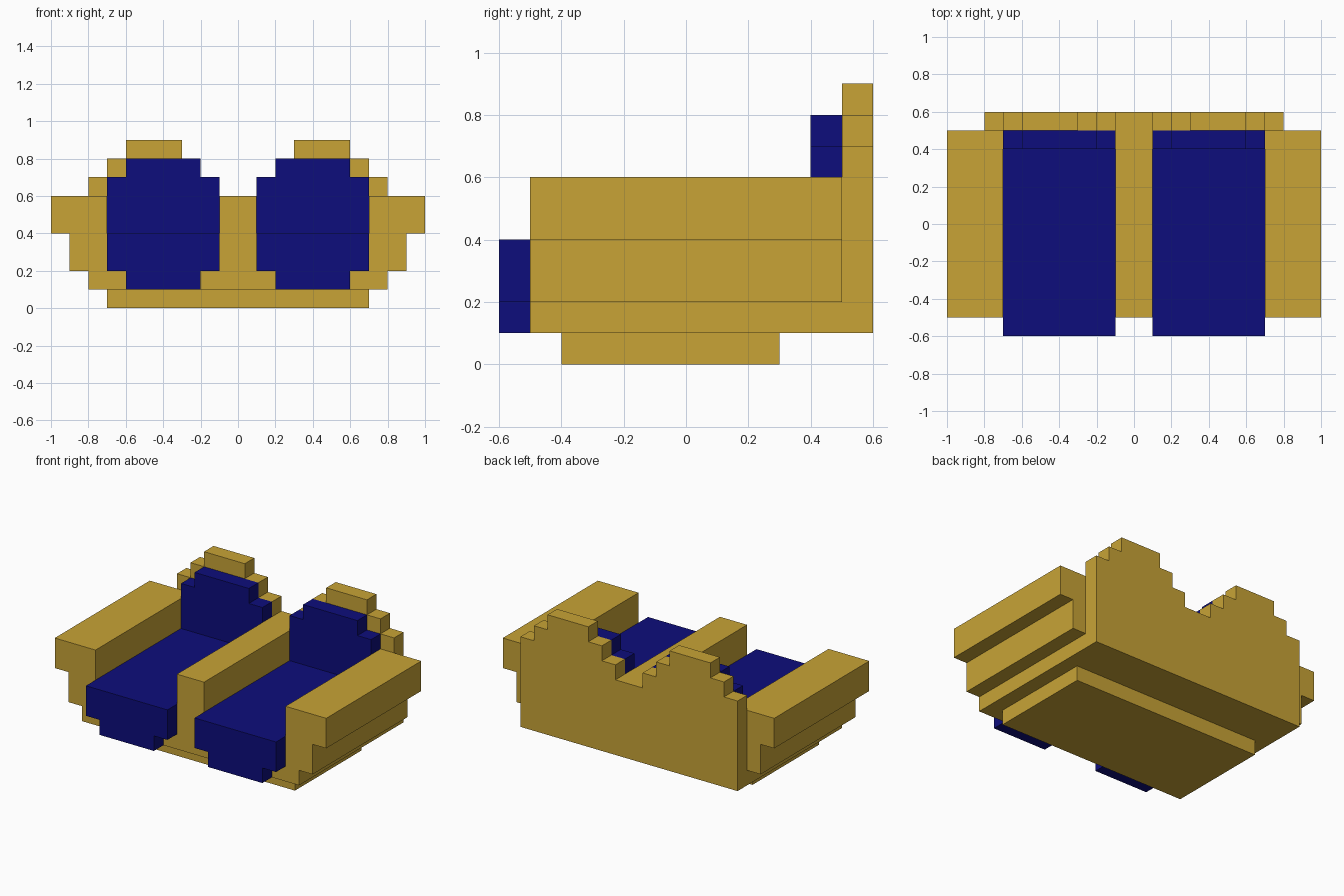
import bpy, bmesh

if "Cube" in bpy.data.objects:
    bpy.data.objects.remove(bpy.data.objects["Cube"])


def material(name, rgb):
    m = bpy.data.materials.new(name)
    m.diffuse_color = (*rgb, 1)
    m.use_nodes = True
    m.node_tree.nodes["Principled BSDF"].inputs["Base Color"].default_value = m.diffuse_color
    return m


GOLD = material("gold fabric", (0.58, 0.37, 0.037))
BLUE = material("navy cushion", (0.004, 0.004, 0.2))


def extrude(name, profile, y0, y1, mat):
    """Extrude an (x, z) outline from y0 to y1."""
    bm = bmesh.new()
    face = bm.faces.new([bm.verts.new((x, y0, z)) for x, z in profile])
    out = bmesh.ops.extrude_face_region(bm, geom=[face])
    verts = [v for v in out["geom"] if isinstance(v, bmesh.types.BMVert)]
    bmesh.ops.translate(bm, verts=verts, vec=(0, y1 - y0, 0))
    bmesh.ops.recalc_face_normals(bm, faces=bm.faces)
    me = bpy.data.meshes.new(name)
    bm.to_mesh(me)
    bm.free()
    me.materials.append(mat)
    ob = bpy.data.objects.new(name, me)
    bpy.context.collection.objects.link(ob)
    return ob


def rect(x0, x1, z0, z1):
    return [(x0, z0), (x1, z0), (x1, z1), (x0, z1)]


def symmetric(half):
    """Complete a right-hand outline with its mirror image."""
    return half + [(-x, z) for x, z in reversed(half)]


# Plinth under the sofa
extrude("base", rect(-0.7, 0.7, 0, 0.1), -0.4, 0.3, GOLD)

# Frame with stepped arms, central divider and two seat wells
frame = [(0.8, 0.1), (0.8, 0.2), (0.9, 0.2), (0.9, 0.4), (1, 0.4), (1, 0.6),
         (0.7, 0.6), (0.7, 0.2), (0.1, 0.2), (0.1, 0.6)]
extrude("frame", symmetric(frame), -0.5, 0.5, GOLD)

# Back panel with two stepped humps
back = [(0.8, 0.1), (0.8, 0.7), (0.7, 0.7), (0.7, 0.8), (0.6, 0.8), (0.6, 0.9),
        (0.3, 0.9), (0.3, 0.8), (0.2, 0.8), (0.2, 0.7), (0.1, 0.7), (0.1, 0.6)]
extrude("back_panel", symmetric(back), 0.5, 0.6, GOLD)

# Cushions on each side: seat, overhanging front lip and backrest
front_lip = [(0.2, 0.1), (0.6, 0.1), (0.6, 0.2), (0.7, 0.2),
             (0.7, 0.4), (0.1, 0.4), (0.1, 0.2), (0.2, 0.2)]
backrest = [(0.1, 0.4), (0.7, 0.4), (0.7, 0.7), (0.6, 0.7),
            (0.6, 0.8), (0.2, 0.8), (0.2, 0.7), (0.1, 0.7)]
for side, s in (("right", 1), ("left", -1)):
    for part, outline, y0, y1 in (
            ("seat_cushion", rect(0.1, 0.7, 0.2, 0.4), -0.5, 0.5),
            ("seat_front", front_lip, -0.6, -0.5),
            ("back_cushion", backrest, 0.4, 0.5)):
        extrude(f"{part}_{side}", [(s * x, z) for x, z in outline], y0, y1, BLUE)
